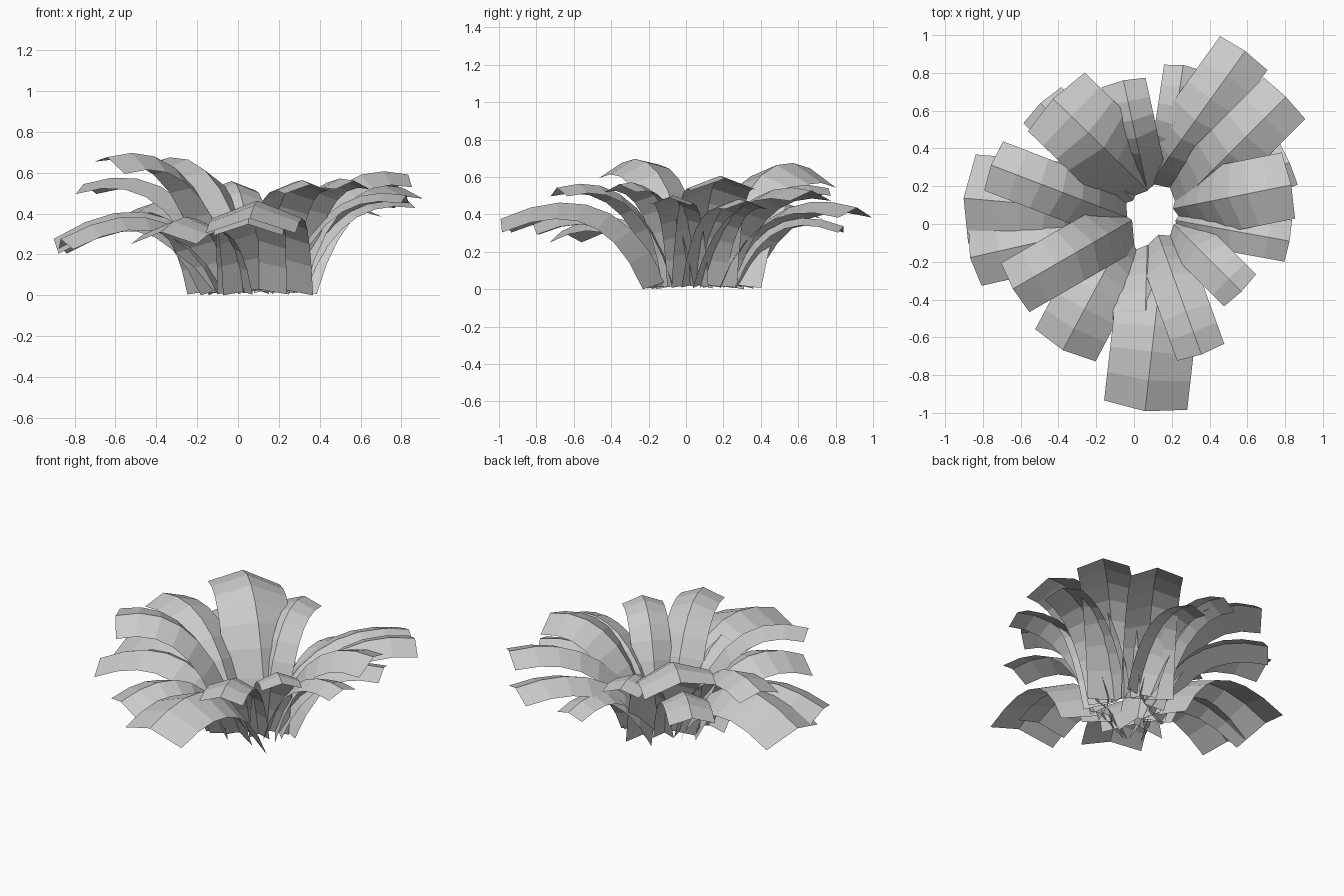
import bpy
from mathutils import Vector

SEGMENTS = 7
HEART = Vector((0.1, 0.06))

cube = bpy.data.objects.get("Cube")
if cube:
    bpy.data.objects.remove(cube, do_unlink=True)

# Single pale grey leaf material
leaf_grey = bpy.data.materials.new("leaf_grey")
leaf_grey.use_nodes = True
leaf_colour = (0.6, 0.6, 0.6, 1)
leaf_grey.diffuse_color = leaf_colour
leaf_grey.node_tree.nodes["Principled BSDF"].inputs["Base Color"].default_value = leaf_colour


def arc(start, control, end, t):
    """Point and tangent on a quadratic curve."""
    point = start * (1 - t) ** 2 + control * 2 * t * (1 - t) + end * t * t
    tangent = (control - start) * (1 - t) + (end - control) * t
    return point, tangent.normalized()


def make_leaf(name, right_tip, left_tip, tip_z, arch_z, roll=0):
    """Arching strip with a raised midrib; tips are the two outer corners."""
    right, left = Vector(right_tip), Vector(left_tip)
    side = left - right
    width = side.length
    side.normalize()
    outward = Vector((side.y, -side.x))
    middle = (left + right) / 2
    reach = (middle - HEART).dot(outward)
    root_radius = 0.21 if tip_z < 0.4 else 0.15
    root = middle - outward * (reach - root_radius)
    bend = root.lerp(middle, 0.3)
    across = side.to_3d()
    verts, faces = [], []
    for i in range(SEGMENTS + 1):
        t = i / SEGMENTS
        point, tangent = arc(root.to_3d() + Vector((0, 0, 0.02)),
                             bend.to_3d() + Vector((0, 0, arch_z)),
                             middle.to_3d() + Vector((0, 0, tip_z)), t)
        normal = tangent.cross(across)
        if normal.z < 0:
            normal.negate()
        tilt = Vector((0, 0, roll * t))
        half = across * width / 2
        rib = normal * width * (0.24 - 0.06 * t)
        verts += [point - half - rib / 2 - tilt, point + rib / 2, point + half - rib / 2 + tilt]
        if i:
            a, b = 3 * (i - 1), 3 * i
            faces += [(a + k, b + k, b + k + 1, a + k + 1) for k in range(2)]
    for v in verts:
        v.z = max(v.z, 0)
    mesh = bpy.data.meshes.new(name)
    mesh.from_pydata(verts, [], faces)
    mesh.materials.append(leaf_grey)
    mesh.update()
    leaf = bpy.data.objects.new(name, mesh)
    bpy.context.collection.objects.link(leaf)


# Lower tier: drooping outer leaves
outer = [
    ((-.16, -.95), (.28, -1), .34, .6),
    ((-.12, -.8), (.22, -.81), .32, .53),
    ((-.53, -.57), (-.21, -.74), .28, .5),
    ((-.89, -.02), (-.82, -.33), .25, .54),
    ((-.86, .37), (-.9, -.1), .24, .57),
    ((-.39, .73), (-.59, .54), .4, .55),
    ((.36, .82), (.16, .85), .32, .48),
    ((.71, .82), (.46, 1), .41, .55),
    ((.87, .21), (.77, .44), .45, .52),
]
# Upper tier: upright inner leaves
inner = [
    ((.91, .56), (.69, .78), .5, .6),
    ((.86, .03), (.79, .38), .56, .66),
    ((.8, -.2), (.84, .02), .47, .55),
    ((.48, -.44), (.65, -.27), .54, .62),
    ((.23, -.73), (.48, -.64), .52, .64),
    ((-.71, -.21), (-.56, -.47), .65, .78, -.03),
    ((-.7, .44), (-.8, .18), .52, .68),
    ((-.27, .81), (-.57, .5), .61, .76, .03),
    ((.06, .78), (-.17, .73), .52, .63),
]
for tier, leaves in (("outer", outer), ("inner", inner)):
    for number, leaf in enumerate(leaves, 1):
        first, second, *heights = leaf
        # Order the corners so the strip always grows away from the heart
        p, q = Vector(first), Vector(second)
        if (p - HEART).cross(q - HEART) < 0:
            first, second = second, first
        make_leaf(f"{tier}_leaf_{number}", first, second, *heights)
